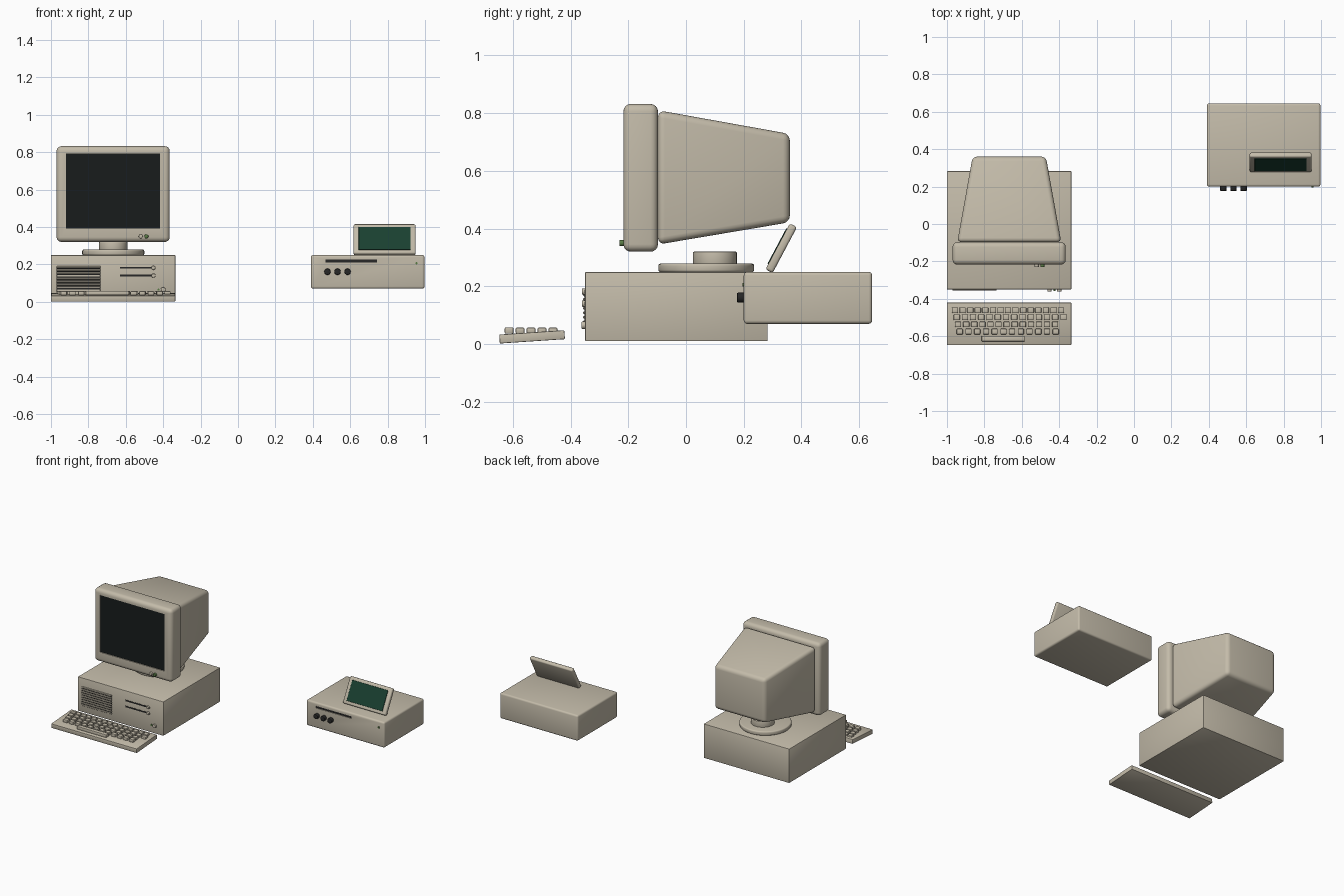
import bpy, bmesh
from math import radians
from mathutils import Matrix, Vector

if "Cube" in bpy.data.objects:
    bpy.data.objects.remove(bpy.data.objects["Cube"])


def material(name, rgb):
    m = bpy.data.materials.new(name)
    m.diffuse_color = (*rgb, 1)
    m.use_nodes = True
    m.node_tree.nodes["Principled BSDF"].inputs["Base Color"].default_value = m.diffuse_color
    return m


BEIGE = material("beige", (0.55, 0.50, 0.40))
DARK = material("dark", (0.02, 0.02, 0.02))
GLASS = material("glass", (0.009, 0.012, 0.012))
GREEN = material("green", (0.01, 0.05, 0.03))
LED = material("led", (0.10, 0.20, 0.06))


def smooth(ob):
    bpy.ops.object.select_all(action='DESELECT')
    bpy.context.view_layer.objects.active = ob
    ob.select_set(True)
    bpy.ops.object.shade_smooth_by_angle(angle=radians(35))


def finish(name, bm, mat):
    bmesh.ops.recalc_face_normals(bm, faces=bm.faces[:])
    me = bpy.data.meshes.new(name)
    bm.to_mesh(me)
    bm.free()
    me.materials.append(mat)
    ob = bpy.data.objects.new(name, me)
    bpy.context.collection.objects.link(ob)
    smooth(ob)
    return ob


def round_edges(bm, r, seg):
    bmesh.ops.bevel(bm, geom=bm.edges[:], offset=r, segments=seg,
                    profile=0.5, affect='EDGES', clamp_overlap=True)


def box(name, x, y, z, mat=BEIGE, r=0.0, seg=3, place=None):
    """Box from (min, max) ranges, optional rounding and final transform."""
    bm = bmesh.new()
    bmesh.ops.create_cube(bm, size=1)
    for v in bm.verts:
        v.co = Vector([(lo + hi) / 2 + c * (hi - lo)
                       for c, (lo, hi) in zip(v.co, (x, y, z))])
    if r:
        round_edges(bm, r, seg)
    if place:
        bm.transform(place)
    return finish(name, bm, mat)


def cylinder(name, centre, radius, depth, mat=BEIGE, axis='Z', r=0.0, n=32):
    bm = bmesh.new()
    bmesh.ops.create_cone(bm, cap_ends=True, segments=n, radius1=radius,
                          radius2=radius, depth=depth)
    if r:
        rim = [e for e in bm.edges if abs(e.verts[0].co.z - e.verts[1].co.z) < 1e-5]
        bmesh.ops.bevel(bm, geom=rim, offset=r, segments=3, profile=0.5, affect='EDGES')
    if axis == 'Y':
        bm.transform(Matrix.Rotation(radians(90), 4, 'X'))
    bm.transform(Matrix.Translation(centre))
    return finish(name, bm, mat)


def carve(ob, *ranges):
    """Cut a box-shaped recess and drop the cutter."""
    cutter = box("cutter", *ranges)
    mod = ob.modifiers.new("recess", 'BOOLEAN')
    mod.operation, mod.object, mod.solver = 'DIFFERENCE', cutter, 'EXACT'
    bpy.context.view_layer.objects.active = ob
    bpy.ops.object.modifier_apply(modifier=mod.name)
    bpy.data.objects.remove(cutter)
    smooth(ob)


CX = -0.667

# Computer case with ventilation grille and drives
box("computer_case", (-1, -0.335), (-0.35, 0.283), (0.01, 0.25), r=0.004, seg=2)
box("grille_back", (-0.97, -0.735), (-0.351, -0.34), (0.058, 0.19), DARK)
for i in range(9):
    z = 0.062 + i * 0.0155
    box("grille_slat", (-0.97, -0.735), (-0.356, -0.345), (z - 0.005, z + 0.005),
        r=0.002, seg=1)
for z in (0.182, 0.14):
    box("drive_slot", (-0.63, -0.44), (-0.3515, -0.34), (z - 0.005, z + 0.005), DARK)
    cylinder("drive_lever", (-0.452, -0.354, z), 0.011, 0.014, axis='Y', r=0.003, n=20)
cylinder("power_button", (-0.40, -0.354, 0.065), 0.013, 0.016, axis='Y', r=0.003, n=20)
cylinder("case_light", (-0.425, -0.353, 0.065), 0.006, 0.008, LED, axis='Y', n=16)

# Swivel stand
cylinder("stand_base", (CX, 0.07, 0.264), 0.166, 0.03, r=0.008, n=48)
cylinder("stand_neck", (CX, 0.10, 0.298), 0.076, 0.044, r=0.004)

# Monitor bezel and screen
bezel = box("monitor_bezel", (-0.97, -0.365), (-0.217, -0.097), (0.32, 0.832), r=0.026, seg=4)
carve(bezel, (-0.92, -0.418), (-0.3, -0.205), (0.392, 0.793))
box("monitor_screen", (-0.92, -0.418), (-0.211, -0.204), (0.392, 0.793), GLASS)
for x, mat in ((-0.52, BEIGE), (-0.49, LED)):
    cylinder("monitor_button", (x, -0.221, 0.35), 0.011, 0.02, mat, 'Y', r=0.002, n=20)

# Tapered monitor housing
bm = bmesh.new()
rings = [[bm.verts.new((CX + sx * w, y, z)) for sx, z in
          ((-1, lo), (1, lo), (1, hi), (-1, hi))]
         for y, w, lo, hi in ((-0.097, 0.278, 0.345, 0.81), (0.36, 0.196, 0.422, 0.728))]
bm.faces.new(rings[0])
bm.faces.new(rings[1])
for i in range(4):
    j = (i + 1) % 4
    bm.faces.new((rings[0][i], rings[0][j], rings[1][j], rings[1][i]))
bmesh.ops.recalc_face_normals(bm, faces=bm.faces[:])
round_edges(bm, 0.024, 4)
finish("monitor_housing", bm, BEIGE)

# Keyboard: sloped wedge base and rows of keys
tilt = (Matrix.Translation((0, -0.645, 0.002)) @ Matrix.Rotation(radians(3.8), 4, 'X'))
box("keyboard_base", (-1, -0.335), (0, 0.226), (0, 0.031), r=0.003, seg=2, place=tilt)
rows = [(-0.461, -0.977, -0.37, 15), (-0.499, -0.970, -0.355, 14),
        (-0.537, -0.962, -0.40, 13), (-0.575, -0.955, -0.395, 12)]
for y, x0, x1, n in rows:
    pitch = (x1 - x0) / n
    for i in range(n):
        x = x0 + (i + 0.5) * pitch
        box("key", (x - 0.0165, x + 0.0165), (y - 0.015, y + 0.015), (0.036, 0.057),
            r=0.004, seg=2)
box("space_bar", (-0.815, -0.585), (-0.628, -0.598), (0.036, 0.058), r=0.004, seg=2)

# Separate instrument unit with slot, knobs and light
unit = box("instrument_case", (0.39, 0.997), (0.2, 0.645), (0.07, 0.25), r=0.012, seg=3)
carve(unit, (0.468, 0.742), (0.15, 0.21), (0.211, 0.226))
box("instrument_slot", (0.468, 0.742), (0.205, 0.215), (0.211, 0.226), DARK)
for x in (0.478, 0.532, 0.586):
    cylinder("knob", (x, 0.19, 0.161), 0.017, 0.026, DARK, 'Y', r=0.003, n=24)
cylinder("instrument_light", (0.955, 0.2, 0.206), 0.006, 0.01, LED, 'Y', n=16)

# Tilted display on the instrument unit
lean = Matrix.Translation((0, 0.33, 0.332)) @ Matrix.Rotation(radians(-28), 4, 'X')
box("display_frame", (0.618, 0.95), (-0.014, 0.014), (-0.09, 0.09), r=0.009, place=lean)
box("display_screen", (0.645, 0.923), (-0.017, 0), (-0.069, 0.069), GREEN,
    r=0.001, seg=1, place=lean)
